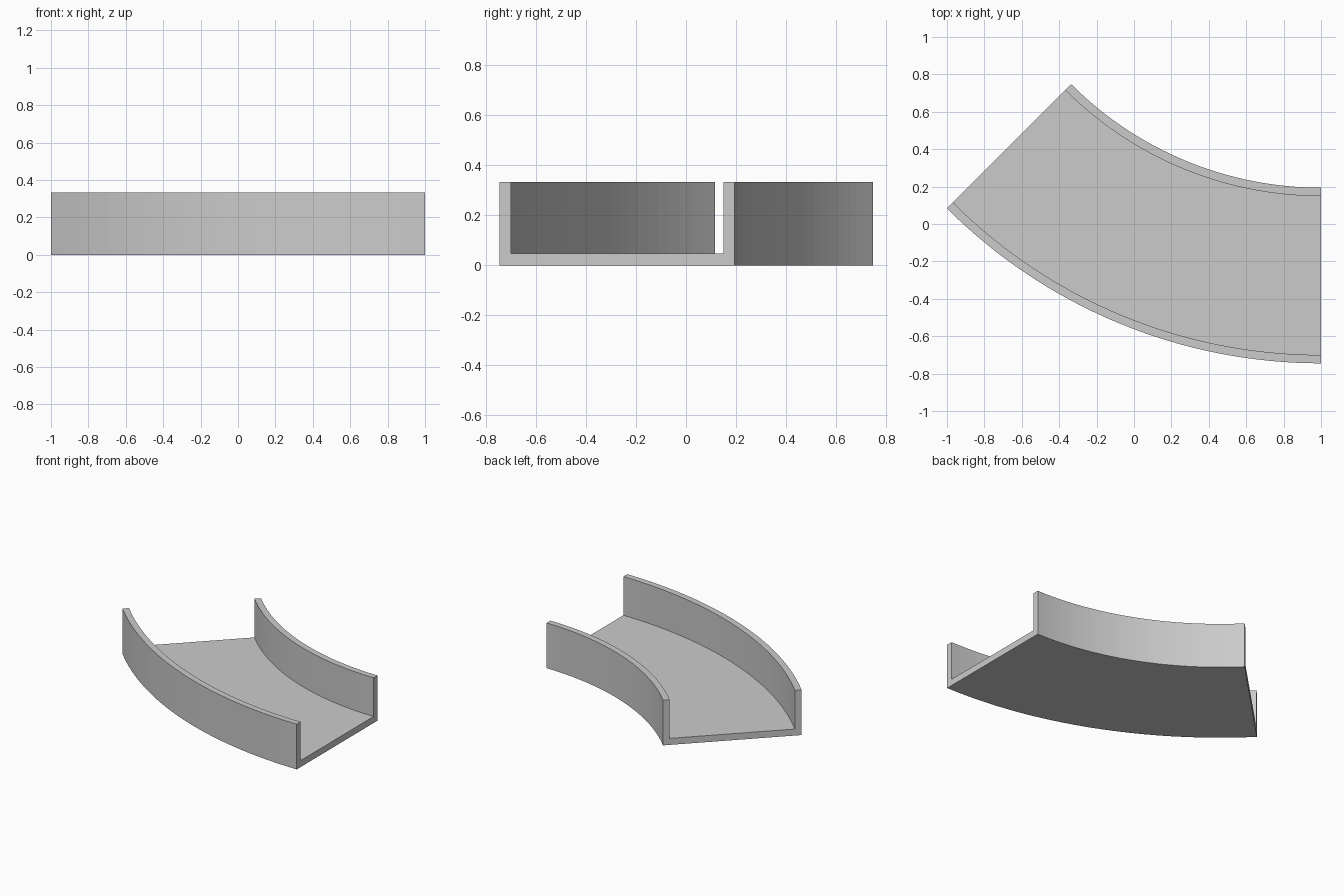
import bpy, bmesh, math

if "Cube" in bpy.data.objects:
    bpy.data.objects.remove(bpy.data.objects["Cube"])

R_OUT, R_IN = 2.828, 1.889      # outer and inner bend radii
WALL, FLOOR, HEIGHT = 0.045, 0.048, 0.333
CX, CY = 1.0, 2.083             # bend centre
SWEEP, STEPS = math.radians(45), 32

# U-shaped channel cross-section as (radius, z)
profile = [
    (R_OUT, 0), (R_OUT, HEIGHT), (R_OUT - WALL, HEIGHT), (R_OUT - WALL, FLOOR),
    (R_IN + WALL, FLOOR), (R_IN + WALL, HEIGHT), (R_IN, HEIGHT), (R_IN, 0),
]

# Sweep the section round the bend
bm = bmesh.new()
rings = []
for i in range(STEPS + 1):
    a = SWEEP * i / STEPS
    rings.append([bm.verts.new((CX - r * math.sin(a), CY - r * math.cos(a), z))
                  for r, z in profile])
n = len(profile)
for a, b in zip(rings, rings[1:]):
    for k in range(n):
        m = (k + 1) % n
        bm.faces.new((a[k], a[m], b[m], b[k]))

# U-shaped end caps: outer wall, floor, inner wall
for ring in (rings[0], rings[-1]):
    bm.faces.new(ring)
bmesh.ops.recalc_face_normals(bm, faces=bm.faces)

mesh = bpy.data.meshes.new("curved_channel")
bm.to_mesh(mesh)
bm.free()
channel = bpy.data.objects.new("curved_channel", mesh)
bpy.context.collection.objects.link(channel)
